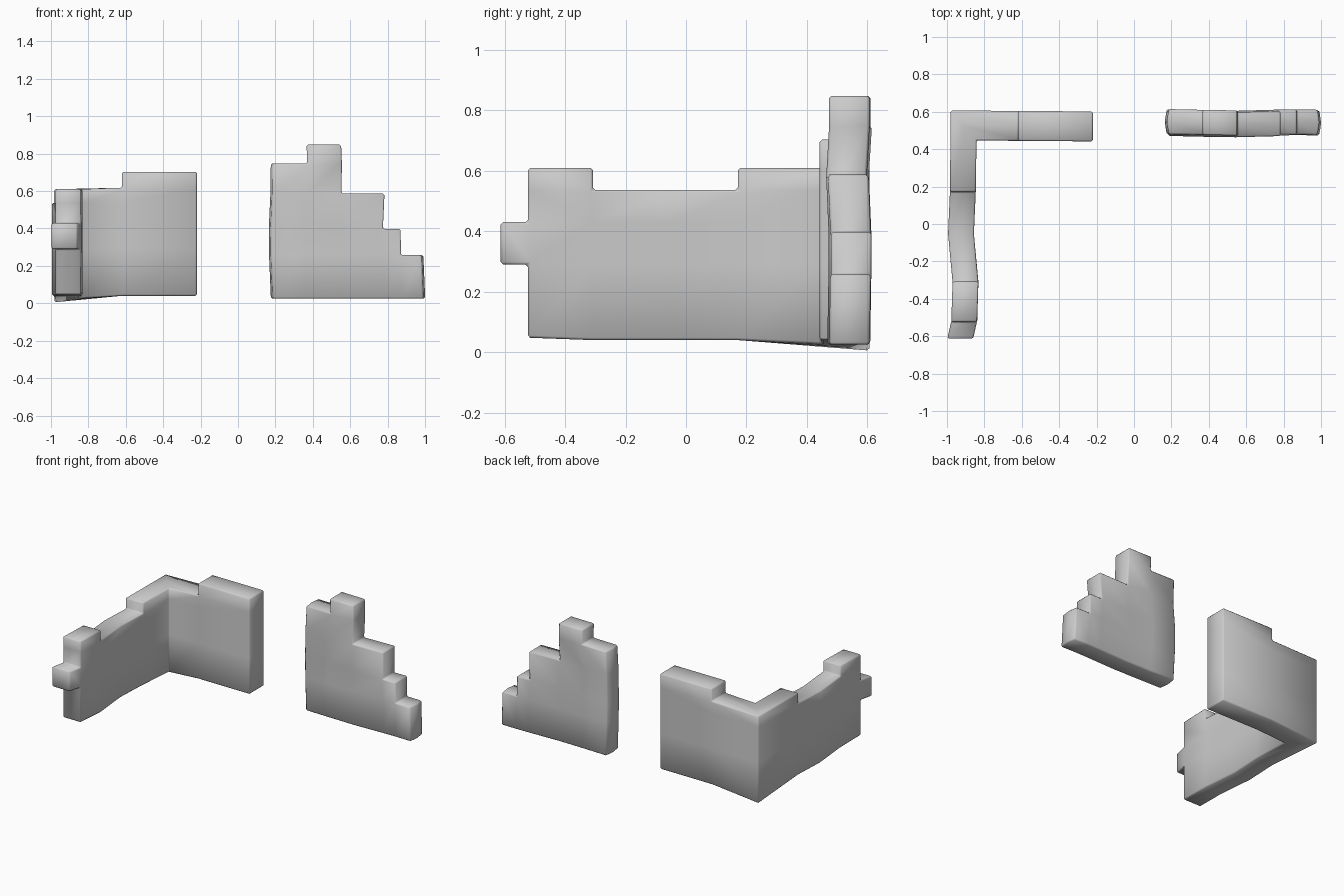
import bpy, bmesh, math
from mathutils import Vector

cube = bpy.data.objects.get("Cube")
if cube:
    bpy.data.objects.remove(cube)

stone = bpy.data.materials.new("grey stone")
stone.use_nodes = True
GREY = (0.6, 0.6, 0.6, 1)
stone.diffuse_color = GREY
stone.node_tree.nodes["Principled BSDF"].inputs["Base Color"].default_value = GREY


def lerp(table, v):
    """Piecewise linear lookup."""
    for (a, fa), (b, fb) in zip(table, table[1:]):
        if v <= b:
            return fa + (fb - fa) * max(0, (v - a) / (b - a))
    return table[-1][1]


def wall(name, outline, extra_cuts, place):
    """Extrude a stepped outline (s, z) over depth 0..1, grid it, then place it."""
    bm = bmesh.new()
    face = bm.faces.new([bm.verts.new((s, 0, z)) for s, z in outline])
    ext = bmesh.ops.extrude_face_region(bm, geom=[face])
    for v in ext["geom"]:
        if isinstance(v, bmesh.types.BMVert):
            v.co.y = 1
    cuts = [((s, 0, 0), (1, 0, 0)) for s in {p[0] for p in outline} | set(extra_cuts)]
    cuts += [((0, 0, z), (0, 0, 1)) for z in {p[1] for p in outline}]
    cuts.append(((0, 0.5, 0), (0, 1, 0)))
    for co, no in cuts:
        bmesh.ops.bisect_plane(bm, geom=bm.verts[:] + bm.edges[:] + bm.faces[:],
                               dist=1e-5, plane_co=co, plane_no=no)
    for v in bm.verts:
        v.co = Vector(place(*v.co))
    bmesh.ops.recalc_face_normals(bm, faces=bm.faces[:])
    for f in bm.faces:
        f.smooth = True
    mesh = bpy.data.meshes.new(name)
    bm.to_mesh(mesh)
    bm.free()
    mesh.materials.append(stone)
    obj = bpy.data.objects.new(name, mesh)
    bpy.context.collection.objects.link(obj)
    bevel = obj.modifiers.new("worn edges", 'BEVEL')
    bevel.width = 0.008
    bevel.segments = 1
    bevel.limit_method = 'ANGLE'
    bevel.angle_limit = math.radians(40)
    return obj


# Corner wall: unfolded along its outer side, folded at s = 0
CORNER_X, CORNER_Y = -0.98, 0.607
SWAY = [(-1.22, -0.018), (-1.13, 0.003), (-0.915, 0.01),
        (-0.66, -0.014), (-0.435, -0.004), (0, 0)]


def fold(s, t, z):
    if abs(s) < 1e-4:
        if z < 0.05:
            z -= 0.035 * (1 - 0.6 * t)
        return CORNER_X + 0.138 * t, CORNER_Y - 0.16 * t, z
    if s < 0:
        if z < 0.05 and s < -1:
            z += 0.008
        return CORNER_X + 0.138 * t + lerp(SWAY, s), CORNER_Y + s, z
    if s < 0.4 and 0.6 < z < 0.65:
        z += 0.008
    return CORNER_X + s, CORNER_Y - 0.007 * s - 0.16 * t, z


wall("corner_wall",
     [(-1.13, 0.04), (-1.13, 0.29), (-1.22, 0.29), (-1.22, 0.43), (-1.13, 0.43),
      (-1.13, 0.61), (-0.915, 0.61), (-0.915, 0.537), (-0.435, 0.537),
      (-0.435, 0.61), (0.36, 0.61), (0.36, 0.703), (0.76, 0.703), (0.76, 0.04)],
     [-0.66, 0], fold)

# Broken stepped wall
LEAN = [(0.02, 0), (0.26, 0.004), (0.4, 0.004), (0.585, -0.004),
        (0.75, 0.006), (0.85, 0.006)]


def lean(x, t, z):
    y = 0.605 - 0.134 * t + lerp(LEAN, z) + 0.004 * math.sin(9 * x)
    if abs(t - 0.5) < 0.01:            # ends bulge at mid thickness
        x += 0.01 * ((x > 0.98) - (x < 0.19))
    x += 0.006 * math.cos(9 * z)
    return x, y, z


wall("stepped_wall",
     [(0.18, 0.025), (0.18, 0.748), (0.365, 0.748), (0.365, 0.848), (0.55, 0.848),
      (0.55, 0.587), (0.78, 0.587), (0.78, 0.398), (0.875, 0.398), (0.875, 0.258),
      (0.985, 0.258), (0.985, 0.025)],
     [], lean)
